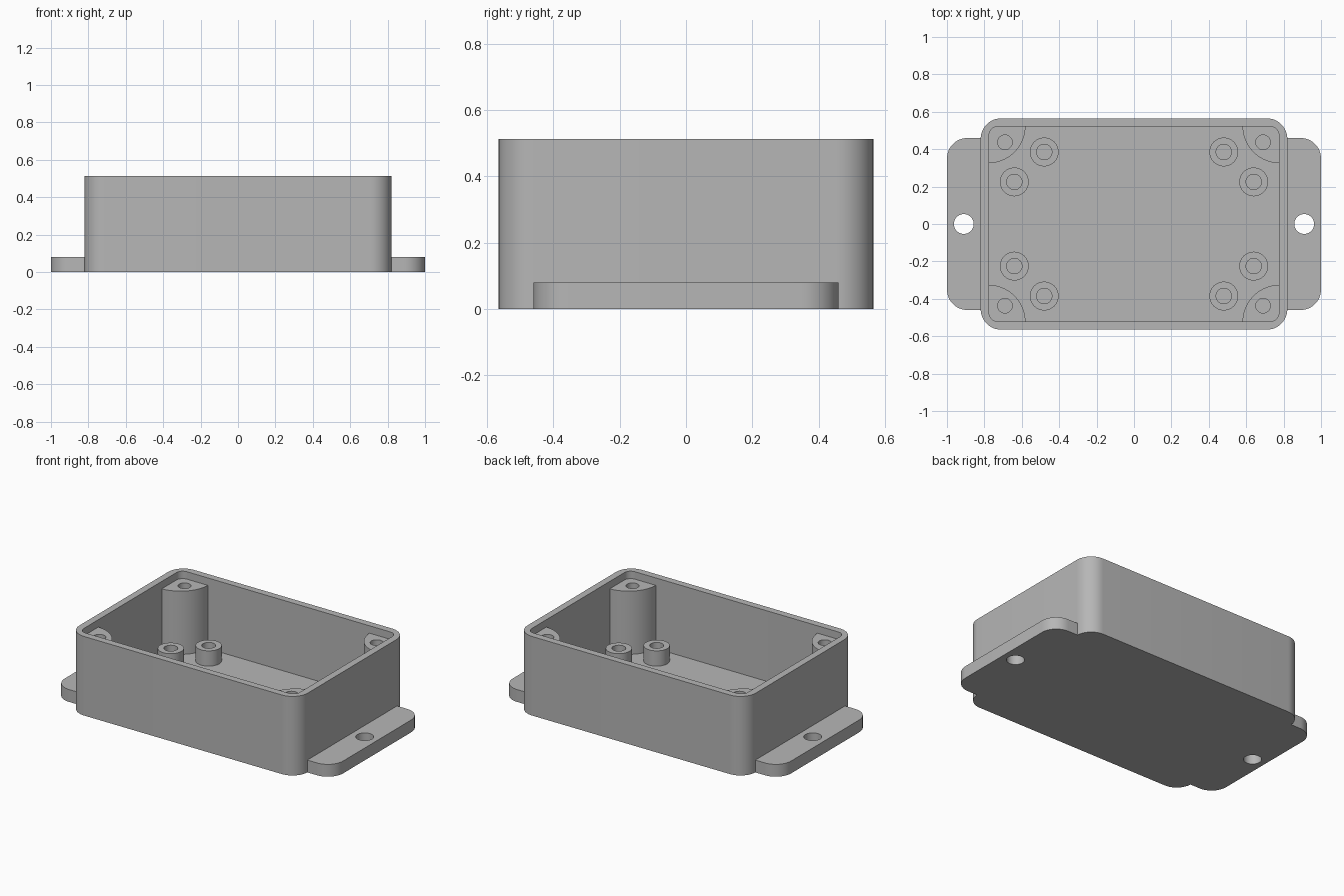
import bpy, bmesh
from math import cos, sin, pi, radians

if "Cube" in bpy.data.objects:
    bpy.data.objects.remove(bpy.data.objects["Cube"])

HEIGHT, FLOOR = 0.513, 0.055
INNER_X, INNER_Y = 0.775, 0.52

grey = bpy.data.materials.new("light grey plastic")
grey.use_nodes = True
GREY = (0.47, 0.47, 0.47, 1)
grey.diffuse_color = GREY
grey.node_tree.nodes["Principled BSDF"].inputs["Base Color"].default_value = GREY


def arc(cx, cy, r, start, end, n):
    """Points along an arc, angles in quarter turns."""
    angles = [(start + (end - start) * i / n) * pi / 2 for i in range(n + 1)]
    return [(cx + r * cos(a), cy + r * sin(a)) for a in angles]


def rounded_rect(hx, hy, r, n=12):
    pts = []
    for q, (sx, sy) in enumerate([(1, 1), (-1, 1), (-1, -1), (1, -1)]):
        pts += arc(sx * (hx - r), sy * (hy - r), r, q, q + 1, n)
    return pts


def circle(x, y, r, n=40):
    return arc(x, y, r, 0, 4, n)[:-1]


def prism(name, pts, z0, z1):
    """Extrude a flat outline between two heights."""
    bm = bmesh.new()
    base = bm.faces.new([bm.verts.new((x, y, z0)) for x, y in pts])
    top = bmesh.ops.extrude_face_region(bm, geom=[base])["geom"]
    bmesh.ops.translate(bm, vec=(0, 0, z1 - z0),
                        verts=[v for v in top if isinstance(v, bmesh.types.BMVert)])
    bmesh.ops.recalc_face_normals(bm, faces=bm.faces)
    mesh = bpy.data.meshes.new(name)
    bm.to_mesh(mesh)
    bm.free()
    mesh.materials.append(grey)
    obj = bpy.data.objects.new(name, mesh)
    bpy.context.collection.objects.link(obj)
    return obj


def activate(obj):
    bpy.ops.object.select_all(action='DESELECT')
    obj.select_set(True)
    bpy.context.view_layer.objects.active = obj


def combine(obj, tool, operation):
    mod = obj.modifiers.new("bool", 'BOOLEAN')
    mod.operation, mod.solver, mod.object = operation, 'EXACT', tool
    activate(obj)
    bpy.ops.object.modifier_apply(modifier=mod.name)
    bpy.data.objects.remove(tool)


def finish(obj, mirrored=False):
    activate(obj)
    if mirrored:
        mod = obj.modifiers.new("mirror", 'MIRROR')
        mod.use_axis = (True, True, False)
        mod.use_mirror_merge = False
        bpy.ops.object.modifier_apply(modifier=mod.name)
    bpy.ops.object.shade_smooth_by_angle(angle=radians(30))


# Open box with mounting flanges
housing = prism("housing", rounded_rect(0.82, 0.565, 0.11), 0, HEIGHT)
combine(housing, prism("flange_plate", rounded_rect(1.0, 0.46, 0.11), 0, 0.08), 'UNION')
combine(housing, prism("cavity", rounded_rect(INNER_X, INNER_Y, 0.045), FLOOR, 0.7), 'DIFFERENCE')
for side in (-1, 1):
    combine(housing, prism("flange_hole", circle(side * 0.91, 0, 0.053), -0.1, 0.2), 'DIFFERENCE')
finish(housing)

# Quarter-round screw posts in the corners
corner = (INNER_X + 0.005, INNER_Y + 0.005)
posts = prism("corner_posts", [corner] + arc(*corner, 0.2, 2, 3, 20), FLOOR - 0.01, 0.465)
combine(posts, prism("post_hole", circle(0.69, 0.437, 0.039), 0.02, 0.6), 'DIFFERENCE')
finish(posts, mirrored=True)

# Board standoffs on the floor
for name, x, y in (("inner_standoffs", 0.48, 0.385), ("outer_standoffs", 0.64, 0.225)):
    standoff = prism(name, circle(x, y, 0.077), FLOOR - 0.01, 0.154)
    combine(standoff, prism("standoff_hole", circle(x, y, 0.041), 0.02, 0.3), 'DIFFERENCE')
    finish(standoff, mirrored=True)
